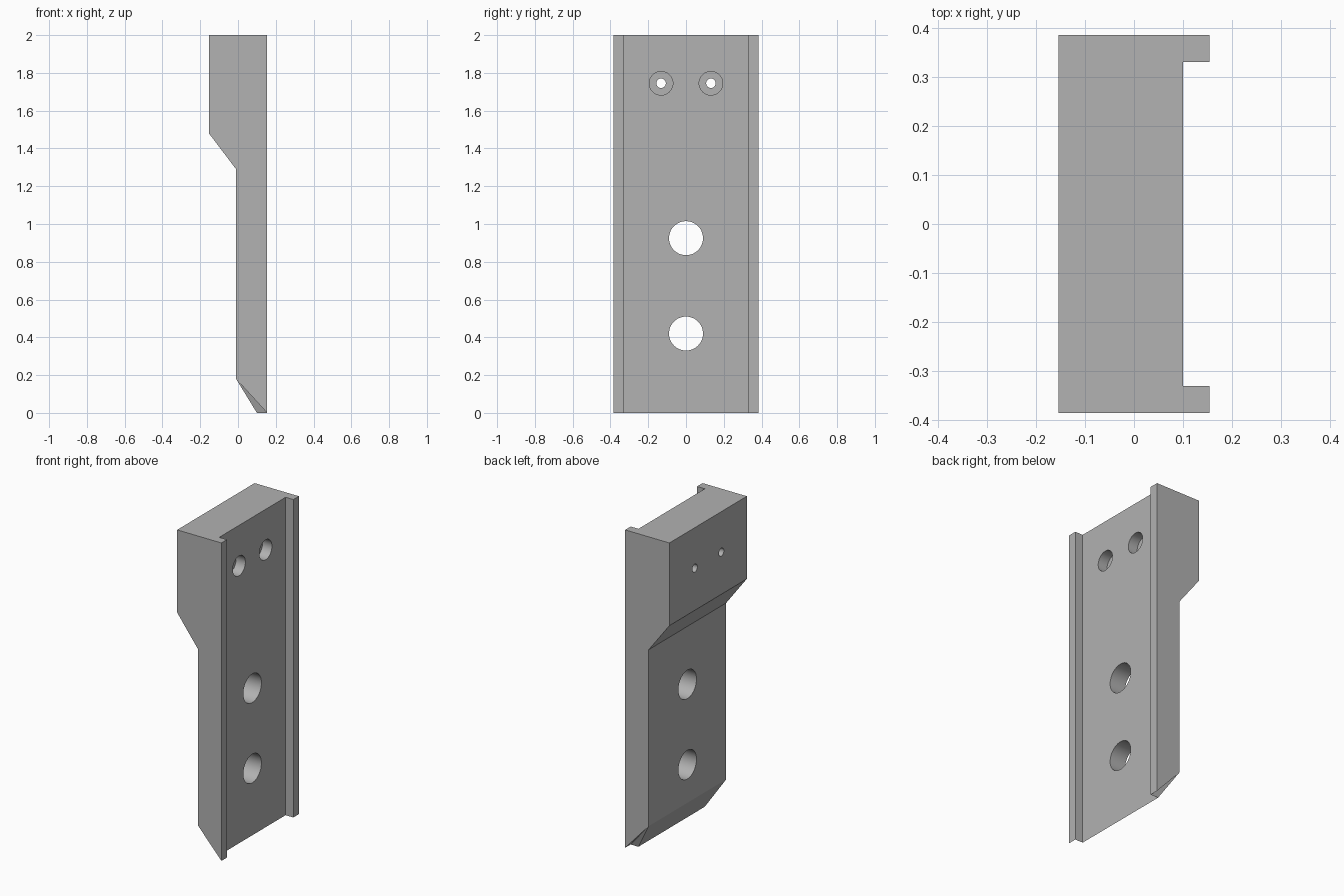
import bpy, bmesh, math

cube = bpy.data.objects.get("Cube")
if cube:
    bpy.data.objects.remove(cube, do_unlink=True)

GREY = (0.445, 0.445, 0.445, 1)
mat = bpy.data.materials.new("plain grey")
mat.use_nodes = True
mat.diffuse_color = GREY
mat.node_tree.nodes["Principled BSDF"].inputs["Base Color"].default_value = GREY

# Side profile of the plate, and section of the rail's inner wall, as (x, z)
HALF_W, RAIL_Y = 0.385, 0.33
BACK, STEP, FLOOR, FRONT = -0.154, -0.01, 0.1, 0.154
outer = [(BACK, 2), (BACK, 1.48), (STEP, 1.29), (STEP, 0.18), (FRONT, 0), (FRONT, 2)]
inner = [(FRONT, 2), (FRONT, 0), (FLOOR, 0), (FLOOR, 2)]

bm = bmesh.new()
sides = []
for s in (-1, 1):
    o = [bm.verts.new((x, s * HALF_W, z)) for x, z in outer]
    n = [bm.verts.new((x, s * RAIL_Y, z)) for x, z in inner]
    sides.append((o, n))
    # Outer wall, rail face, rail inner wall and the notched rail foot
    for face in (o, (o[4], o[5], n[0], n[1]), n, (o[3], o[4], n[1]), (o[3], n[1], n[2])):
        bm.faces.new(face)

# Faces that run across the full width
(oa, na), (ob, nb) = sides
for i in range(3):
    bm.faces.new((oa[i], oa[i + 1], ob[i + 1], ob[i]))
bm.faces.new((oa[3], na[2], nb[2], ob[3]))
bm.faces.new((na[2], na[3], nb[3], nb[2]))
bm.faces.new((oa[0], oa[5], na[0], na[3], nb[3], nb[0], ob[5], ob[0]))
bmesh.ops.recalc_face_normals(bm, faces=bm.faces[:])

mesh = bpy.data.meshes.new("channel_plate")
bm.to_mesh(mesh)
bm.free()
plate = bpy.data.objects.new("channel_plate", mesh)
mesh.materials.append(mat)
bpy.context.collection.objects.link(plate)


def drill(y, z, radius, x0, x1):
    """Cut a round hole along x through the plate."""
    bpy.ops.mesh.primitive_cylinder_add(
        vertices=48, radius=radius, depth=x1 - x0,
        location=((x0 + x1) / 2, y, z), rotation=(0, math.pi / 2, 0))
    cutter = bpy.context.object
    cutter.name = "hole_cutter"
    cutter.hide_render = True
    cutter.data.materials.append(mat)
    mod = plate.modifiers.new("hole", 'BOOLEAN')
    mod.operation = 'DIFFERENCE'
    mod.solver = 'EXACT'
    mod.object = cutter
    bpy.context.view_layer.objects.active = plate
    bpy.ops.object.modifier_apply(modifier=mod.name)
    bpy.data.objects.remove(cutter, do_unlink=True)


# Two large through holes
for z in (0.42, 0.925):
    drill(0, z, 0.09, -0.3, 0.3)

# Two counterbored screw holes near the top
for y in (-0.132, 0.132):
    drill(y, 1.745, 0.0625, 0.035, 0.3)
    drill(y, 1.745, 0.025, -0.3, 0.3)

bpy.ops.object.select_all(action='DESELECT')
plate.select_set(True)
bpy.context.view_layer.objects.active = plate
bpy.ops.object.shade_smooth_by_angle(angle=math.radians(25))
